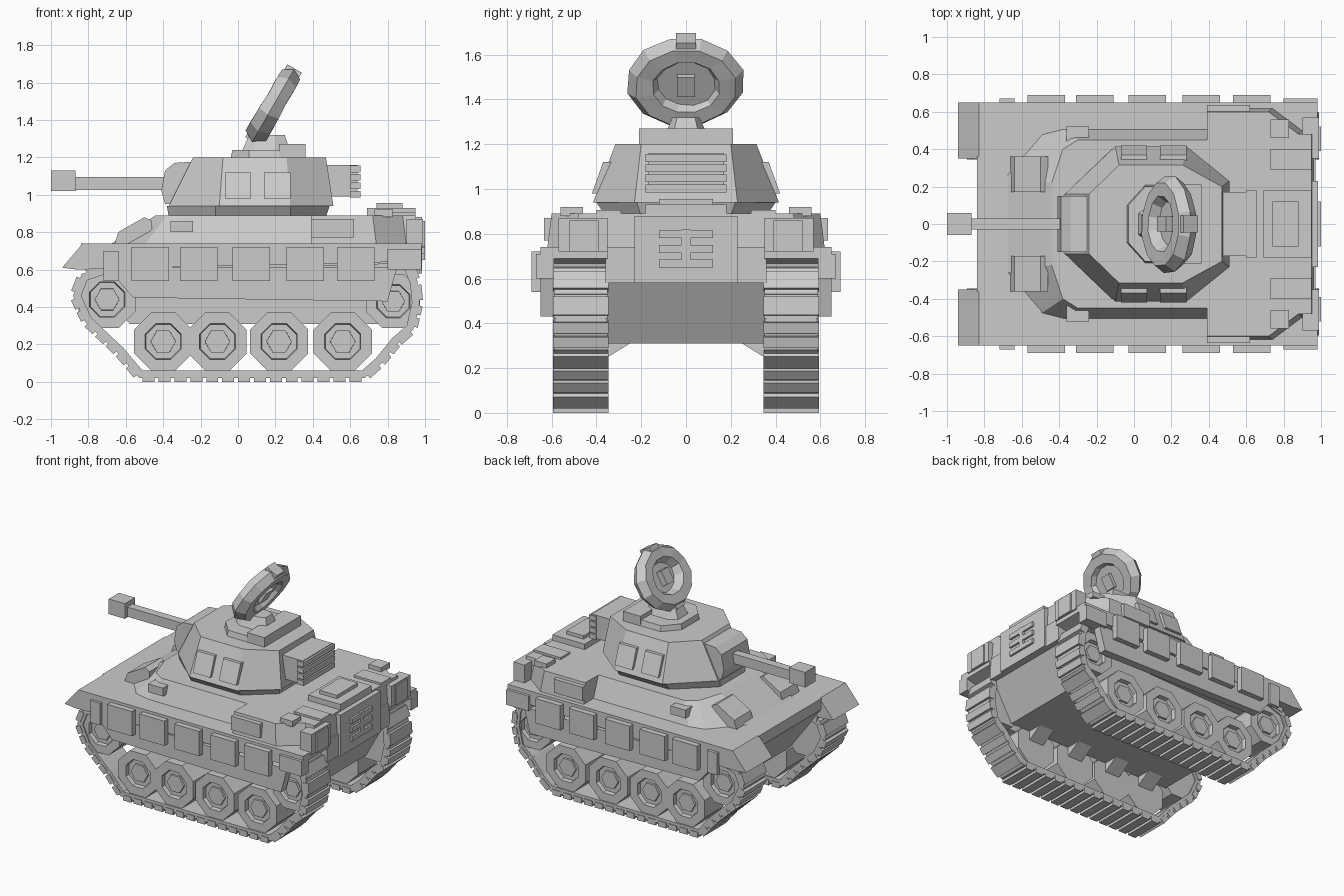
import bpy, bmesh, math, random
from mathutils import Matrix, Vector

default_cube = bpy.data.objects.get("Cube")
if default_cube:
    bpy.data.objects.remove(default_cube, do_unlink=True)

# One plain grey for the whole model
grey = bpy.data.materials.new("plain_grey")
grey.use_nodes = True
colour = (.6, .6, .6, 1)
grey.diffuse_color = colour
grey.node_tree.nodes["Principled BSDF"].inputs["Base Color"].default_value = colour


def finish(name, bm):
    """Turn a bmesh into a flat shaded object."""
    bmesh.ops.recalc_face_normals(bm, faces=bm.faces)
    mesh = bpy.data.meshes.new(name)
    bm.to_mesh(mesh)
    bm.free()
    mesh.materials.append(grey)
    obj = bpy.data.objects.new(name, mesh)
    bpy.context.collection.objects.link(obj)


def bridge(name, first, second):
    """Solid between two matching outlines."""
    bm = bmesh.new()
    a = [bm.verts.new(p) for p in first]
    b = [bm.verts.new(p) for p in second]
    bm.faces.new(a)
    bm.faces.new(b)
    for i in range(len(a)):
        j = (i + 1) % len(a)
        bm.faces.new((a[i], a[j], b[j], b[i]))
    finish(name, bm)


def prism(name, profile, y):
    """Side profile extruded across the width."""
    bridge(name, [(px, y[0], pz) for px, pz in profile],
           [(px, y[1], pz) for px, pz in profile])


def frustum(name, lower, upper, z):
    """Half outlines mirrored in y and lofted upward."""
    def ring(half, height):
        full = half + [(px, -py) for px, py in reversed(half)]
        return [(px, py, height) for px, py in full]
    bridge(name, ring(lower, z[0]), ring(upper, z[1]))


def box(name, x, y, z):
    prism(name, [(x[0], z[0]), (x[1], z[0]), (x[1], z[1]), (x[0], z[1])], y)


def centred(name, x, half, z):
    box(name, x, (-half, half), z)


def sides(side, inner, outer):
    return (side * inner, side * outer)


def add_block(bm, matrix, size):
    bmesh.ops.create_cube(bm, size=1, matrix=matrix @ Matrix.Diagonal((*size, 1)))


def wheel(name, side, centre, radius):
    """Eight sided wheel with a sunken middle and six sided hub."""
    bm = bmesh.new()
    turn = Matrix.Rotation(side * -math.pi / 2, 4, "X")
    place = Matrix.Translation((centre[0], side * .47, centre[1])) @ turn
    spin = Matrix.Rotation(math.pi / 8, 4, "Z")
    bmesh.ops.create_cone(bm, cap_ends=True, segments=8, radius1=radius,
                          radius2=radius, depth=.22, matrix=place @ spin)
    axis = Vector((0, side, 0))
    bm.normal_update()
    face = max(bm.faces, key=lambda f: f.normal.dot(axis))
    for width, depth in ((.38, 0), (.03, -.03)):
        bmesh.ops.inset_region(bm, faces=[face], thickness=radius * width)
        bmesh.ops.translate(bm, verts=face.verts, vec=axis * depth)
    bmesh.ops.create_cone(bm, cap_ends=True, segments=6, radius1=radius * .45,
                          radius2=radius * .4, depth=.19,
                          matrix=place @ Matrix.Rotation(math.pi / 6, 4, "Z"))
    finish(name, bm)


def track(name, side, path):
    """Evenly spaced links with raised treads along a closed path."""
    bm = bmesh.new()
    points = [Vector((px, side * .47, pz)) for px, pz in path]
    for start, end in zip(points, points[1:] + points[:1]):
        run = end - start
        count = max(1, round(run.length / .085))
        pitch = run.length / count
        angle = Matrix.Rotation(-math.atan2(run.z, run.x), 4, "Y")
        for i in range(count):
            spot = Matrix.Translation(start + run * (i + .5) / count) @ angle
            add_block(bm, spot, (pitch * 1.15, .24, .04))
            tread = spot @ Matrix.Translation((0, 0, -.02))
            add_block(bm, tread, (pitch * .75, .25, .04))
    finish(name, bm)


# Lower hull and raised upper hull
prism("lower_hull", [(-.58, .31), (.78, .31), (.93, .58), (.97, .58), (.97, .74),
                     (-.84, .74), (-.84, .66)], (-.36, .36))
frustum("upper_hull", [(-.69, .26), (-.5, .48), (-.38, .51), (.45, .51)],
        [(-.44, .22), (-.38, .4), (-.3, .45), (.45, .45)], (.73, .89))
frustum("rear_deck", [(.39, .62), (.74, .62), (.9, .5), (.96, .5)],
        [(.39, .6), (.72, .6), (.88, .48), (.95, .48)], (.73, .89))

track_path = [(-.52, .04), (.67, .04), (.75, .11), (.84, .22), (.92, .29), (.95, .42),
              (.94, .53), (.9, .63), (.8, .65), (-.7, .6), (-.82, .56), (-.86, .46),
              (-.8, .33), (-.63, .17)]
panel_starts = (-.57, -.31, -.03, .26, .53)
wheel_centres = (-.4, -.11, .22, .56)

for side, label in ((1, "left"), (-1, "right")):
    # Running gear
    track(label + "_track", side, track_path)
    for i, px in enumerate(wheel_centres):
        wheel(f"{label}_road_wheel_{i}", side, (px, .215), .168)
        bracket = [(side * y, z) for y, z in ((.25, .31), (.38, .23), (.38, .36))]
        bridge(f"{label}_suspension_bracket_{i}", [(px - .06, *p) for p in bracket],
               [(px + .06, *p) for p in bracket])
    wheel(label + "_drive_sprocket", side, (-.7, .44), .165)
    wheel(label + "_rear_idler", side, (.83, .43), .155)

    # Fender, skirt and armour panels
    prism(label + "_fender", [(-.94, .61), (-.83, .74), (.98, .74), (.98, .69), (.8, .64),
                              (-.86, .6)], sides(side, .35, .65))
    prism(label + "_fender_tail", [(.8, .6), (.98, .6), (.98, .71), (.8, .71)],
          sides(side, .59, .67))
    prism(label + "_skirt", [(-.7, .61), (-.56, .45), (.8, .43), (.85, .61)],
          sides(side, .59, .65))
    box(label + "_front_panel", (-.72, -.64), sides(side, .64, .67), (.54, .7))
    for i, px in enumerate(panel_starts):
        box(f"{label}_armour_panel_{i}", (px, px + .2), sides(side, .64, .69), (.54, .72))

    # Driver hatch, lamp and stowage
    prism(label + "_driver_hatch", [(-.66, .74), (-.64, .8), (-.5, .88), (-.46, .86),
                                    (-.46, .74)], sides(side, .17, .36))
    box(label + "_side_lamp", (-.36, -.24), sides(side, .42, .52), (.8, .86))
    box(label + "_stowage_box", (.39, .62), sides(side, .56, .635), (.77, .87))
    box(label + "_deck_hatch", (.73, .95), sides(side, .29, .4), (.88, .905))
    box(label + "_deck_cap", (.73, .83), sides(side, .46, .56), (.88, .92))
    box(label + "_rear_locker", (.9, .99), sides(side, .35, .57), (.72, .87))
    box(label + "_rear_lamp", (.98, 1), sides(side, .39, .52), (.72, .86))

    # Paired plates on the turret flank
    for i, px in enumerate((-.07, .14)):
        span = (px, px + .14)
        lower = [(x, side * y, .98) for y in (.35, .42) for x in span]
        upper = [(x, side * y, 1.12) for y in (.3, .37) for x in span]
        order = (0, 1, 3, 2)
        bridge(f"{label}_turret_plate_{i}", [lower[k] for k in order],
               [upper[k] for k in order])

# Rear plate with grille and engine cover
centred("rear_plate", (.93, .985), .23, (.58, .88))
for i in range(3):
    low = .65 + i * .065
    centred(f"rear_grille_bar_{i}", (.98, 1), .12, (low, low + .035))
centred("rear_grille_post", (.98, 1), .02, (.65, .82))
centred("engine_cover", (.69, .95), .18, (.88, .93))
centred("engine_cover_lid", (.74, .88), .12, (.92, .955))

# Turret shell
frustum("turret_ring", [(-.37, .14), (-.12, .36), (.28, .36), (.47, .2)],
        [(-.38, .15), (-.12, .4), (.28, .4), (.49, .22)], (.88, .94))
frustum("turret_body", [(-.37, .16), (-.1, .415), (.28, .415), (.51, .23)],
        [(-.24, .16), (-.08, .315), (.26, .315), (.47, .2)], (.94, 1.2))
prism("gun_mantlet", [(-.39, .95), (-.41, 1.02), (-.39, 1.13), (-.34, 1.17), (-.2, 1.18),
                      (-.2, .95)], (-.15, .15))
centred("gun_barrel", (-.9, -.36), .03, (1.025, 1.095))
centred("gun_muzzle", (-1, -.87), .058, (1.02, 1.13))

# Slatted stowage behind the turret
centred("turret_bustle", (.42, .64), .17, (.99, 1.16))
for i in range(4):
    low = .985 + i * .045
    centred(f"bustle_slat_{i}", (.6, .655), .18, (low, low + .035))

# Commander cupola
frustum("cupola_base", [(-.04, .1), (.06, .21), (.26, .21), (.36, .1)],
        [(-.03, .1), (.06, .2), (.26, .2), (.35, .1)], (1.19, 1.24))
centred("cupola_rear_block", (.22, .36), .21, (1.2, 1.27))
frustum("cupola_mount", [(.02, .06), (.08, .1), (.2, .1), (.28, .06)],
        [(.06, .04), (.1, .06), (.2, .06), (.25, .04)], (1.23, 1.32))

# Tilted round dish with a chunky, roughly cut rim
random.seed(4)
tilt = Matrix.Translation((.19, 0, 1.48)) @ Matrix.Rotation(math.radians(-60), 4, "Y")
segments, section = 12, 6
bm = bmesh.new()
rings = []
for i in range(segments):
    around = math.tau * (i + .5) / segments
    bulge = random.uniform(.07, .085)
    ring = []
    for j in range(section):
        across = math.tau * j / section
        reach = .19 + bulge * math.cos(across)
        point = Vector((reach * .86 * math.cos(around), reach * math.sin(around),
                        bulge * .85 * math.sin(across)))
        ring.append(bm.verts.new(tilt @ point))
    rings.append(ring)
for i in range(segments):
    a, b = rings[i], rings[(i + 1) % segments]
    for j in range(section):
        k = (j + 1) % section
        bm.faces.new((a[j], b[j], b[k], a[k]))
finish("dish_rim", bm)

bm = bmesh.new()
bmesh.ops.create_cone(bm, cap_ends=True, segments=segments, radius1=.14, radius2=.13,
                      depth=.03, matrix=tilt @ Matrix.Translation((0, 0, -.01)))
add_block(bm, tilt, (.1, .08, .1))
for end in (-1, 1):
    add_block(bm, tilt @ Matrix.Translation((end * .19, 0, 0)), (.07, .09, .09))
finish("dish_centre", bm)
